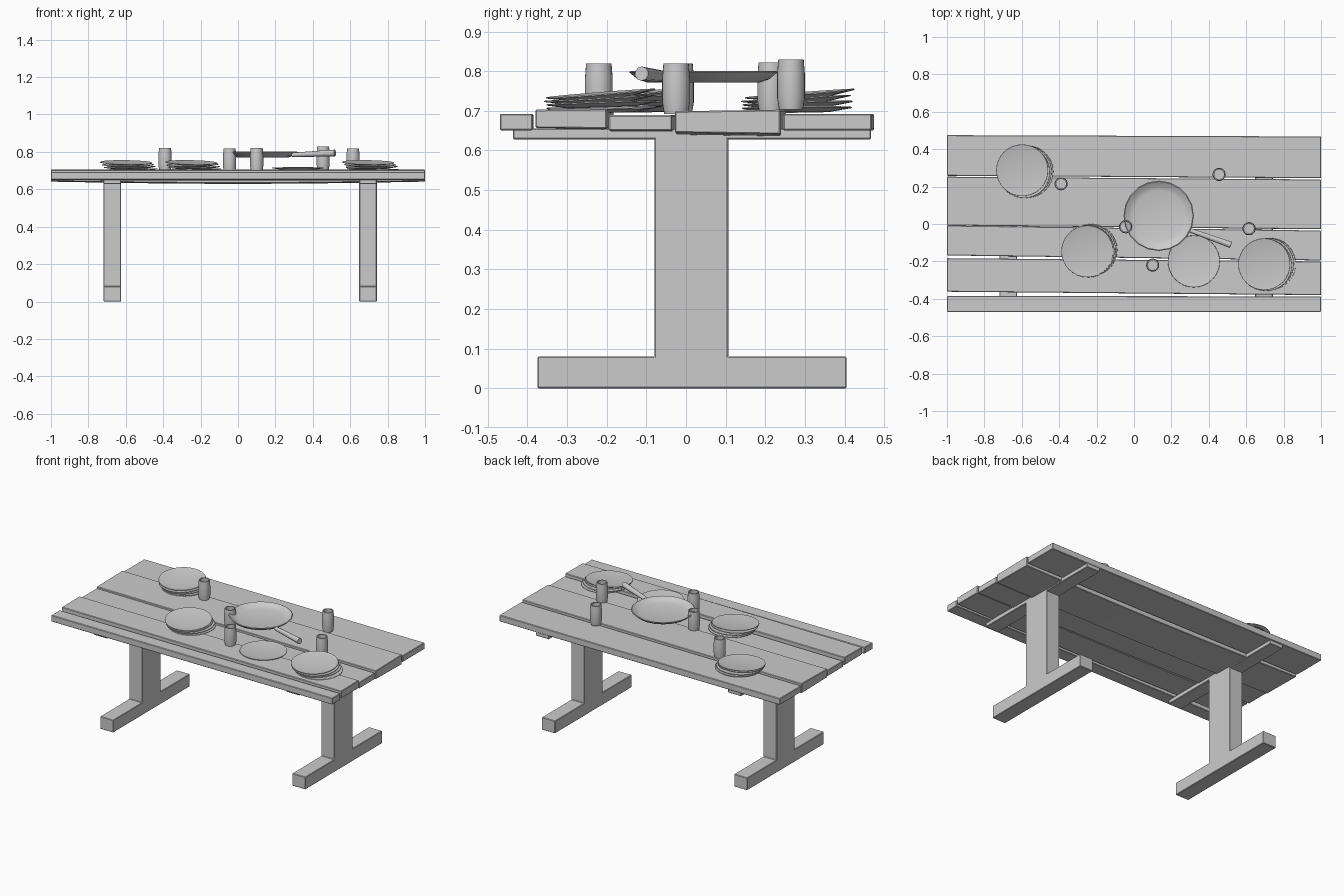
import bpy, bmesh, math, random
from mathutils import Vector, Matrix

if "Cube" in bpy.data.objects:
    bpy.data.objects.remove(bpy.data.objects["Cube"])

random.seed(4)


def finish(name, bm, angle=None):
    bmesh.ops.recalc_face_normals(bm, faces=bm.faces)
    me = bpy.data.meshes.new(name)
    bm.to_mesh(me)
    bm.free()
    ob = bpy.data.objects.new(name, me)
    bpy.context.collection.objects.link(ob)
    if angle:
        bpy.ops.object.select_all(action='DESELECT')
        ob.select_set(True)
        bpy.context.view_layer.objects.active = ob
        bpy.ops.object.shade_smooth_by_angle(angle=math.radians(angle))
    return ob


def bevel(ob, width):
    m = ob.modifiers.new("bevel", 'BEVEL')
    m.width, m.segments = width, 1


def extrude_outline(name, pts, x0, x1):
    """Extrude a (y, z) outline along x."""
    bm = bmesh.new()
    f = bm.faces.new([bm.verts.new((x0, y, z)) for y, z in pts])
    new = bmesh.ops.extrude_face_region(bm, geom=[f])['geom']
    vs = [v for v in new if isinstance(v, bmesh.types.BMVert)]
    bmesh.ops.translate(bm, verts=vs, vec=(x1 - x0, 0, 0))
    ob = finish(name, bm)
    bevel(ob, 0.003)
    return ob


def plank(name, left, right, zb, zt, sag, tilt=0.0):
    """Board along x; left/right are its y ranges at each end."""
    bm = bmesh.new()
    rings, n = [], 8
    for i in range(n + 1):
        t = i / n
        y0 = left[0] + (right[0] - left[0]) * t
        y1 = left[1] + (right[1] - left[1]) * t
        low = zb - sag * math.sin(math.pi * t)
        x = -1 + 2 * t
        rings.append([bm.verts.new(p) for p in
                      ((x, y0, low + tilt), (x, y1, low - tilt),
                       (x, y1, zt + tilt), (x, y0, zt - tilt))])
    for a, b in zip(rings, rings[1:]):
        for k in range(4):
            bm.faces.new((a[k], a[(k + 1) % 4], b[(k + 1) % 4], b[k]))
    bm.faces.new(rings[0])
    bm.faces.new(rings[-1])
    bevel(finish(name, bm), 0.003)


def lathe(name, profile, segs, loc, tilt=(0, 0), angle=30):
    """Spin an (r, z) profile around z."""
    bm = bmesh.new()
    vs = [bm.verts.new((r, 0, z)) for r, z in profile]
    es = [bm.edges.new(p) for p in zip(vs, vs[1:])]
    bmesh.ops.spin(bm, geom=vs + es, cent=(0, 0, 0), axis=(0, 0, 1),
                   angle=2 * math.pi, steps=segs)
    bmesh.ops.remove_doubles(bm, verts=bm.verts, dist=1e-5)
    rot = Matrix.Rotation(tilt[0], 4, 'X') @ Matrix.Rotation(tilt[1], 4, 'Y')
    bm.transform(Matrix.Translation(loc) @ rot)
    return finish(name, bm, angle)


# Table top boards, front to back
plank("board_1", (-0.47, -0.385), (-0.47, -0.387), 0.651, 0.692, 0)
plank("board_2", (-0.362, -0.183), (-0.38, -0.2), 0.656, 0.704, 0.004, 0.001)
plank("board_3", (-0.168, -0.008), (-0.195, -0.035), 0.65, 0.689, 0.004)
plank("board_4", (-0.008, 0.253), (-0.028, 0.238), 0.643, 0.701, 0.012, 0.002)
plank("board_5", (0.258, 0.475), (0.245, 0.468), 0.651, 0.692, 0)

# Two trestles: inverted T with a crosspiece under the boards
tee = [(-0.375, 0), (0.405, 0), (0.405, 0.08), (0.107, 0.08),
       (0.107, 0.645), (-0.08, 0.645), (-0.08, 0.08), (-0.375, 0.08)]
bar = [(-0.437, 0.628), (0.467, 0.628), (0.467, 0.656), (-0.437, 0.656)]
for side, cx in (("left", -0.672), ("right", 0.695)):
    extrude_outline(side + "_trestle", tee, cx - 0.047, cx + 0.047)
    extrude_outline(side + "_crosspiece", bar, cx - 0.047, cx + 0.047)

# Hollow cups
cup = [(0, 0), (0.030, 0), (0.035, 0.03), (0.035, 0.09), (0.032, 0.127),
       (0.026, 0.127), (0.028, 0.09), (0.027, 0.012), (0, 0.012)]
for i, (x, y, z) in enumerate([(-0.39, 0.215, 0.695), (-0.045, -0.015, 0.692),
                               (0.10, -0.22, 0.693), (0.455, 0.265, 0.703),
                               (0.615, -0.025, 0.692)]):
    lathe(f"cup_{i + 1}", cup, 24, (x, y, z))

# Stacked plates, loosely shifted and tilted
plate = [(0, 0), (0.085, 0), (0.139, 0.009), (0.138, 0.012), (0.085, 0.004), (0, 0.004)]
stacks = [("back_left", -0.57, 0.283, -0.028), ("middle", -0.228, -0.142, -0.022),
          ("right", 0.726, -0.217, -0.03)]
for name, x, y, dx in stacks:
    for k in range(4):
        t = k / 3
        lathe(f"{name}_plate_{k + 1}", plate, 32,
              (x + dx * t, y + random.uniform(-0.006, 0.006), 0.697 + 0.012 * k),
              (math.radians(0.5 + 4 * t), math.radians(random.uniform(-1.5, 1.5))))
lathe("single_plate", plate, 32, (0.32, -0.2, 0.704), (math.radians(-1), 0))

# Shallow pan
pan = [(0, 0), (0.14, 0), (0.165, 0.008), (0.188, 0.027), (0.183, 0.03),
       (0.158, 0.013), (0.135, 0.007), (0, 0.007)]
lathe("pan", pan, 20, (0.132, 0.044, 0.771), angle=25)

# Pan handle: tapered round bar
a, b = Vector((0.29, -0.03, 0.784)), Vector((0.518, -0.112, 0.794))
bm = bmesh.new()
d = b - a
bmesh.ops.create_cone(bm, cap_ends=True, segments=10, radius1=0.012,
                      radius2=0.018, depth=d.length)
bm.transform(Matrix.Translation((a + b) / 2) @ d.to_track_quat('Z', 'Y').to_matrix().to_4x4())
finish("pan_handle", bm, 40)
